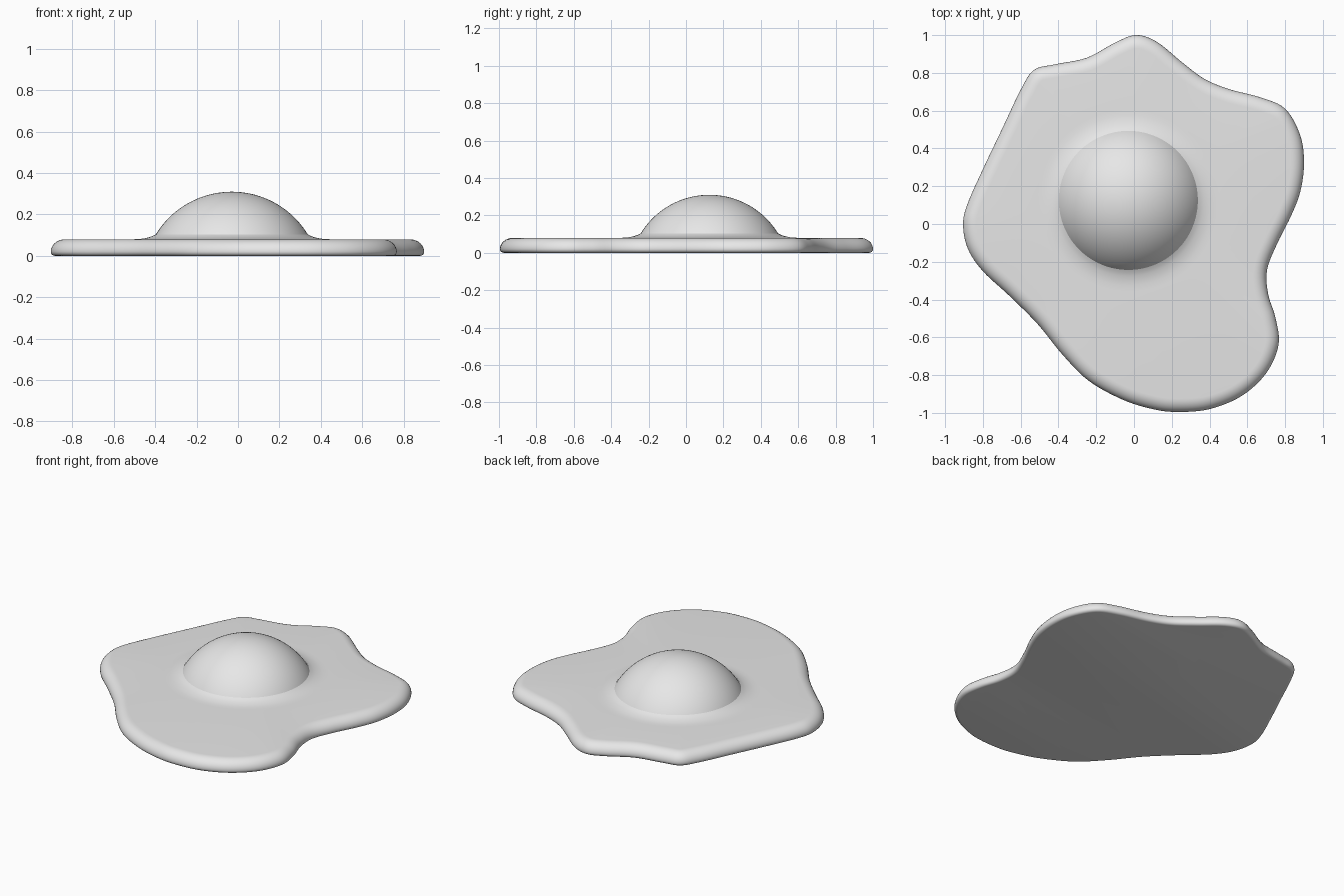
import bpy, bmesh, math
from mathutils import Vector

cube = bpy.data.objects.get("Cube")
if cube:
    bpy.data.objects.remove(cube)

GREY = (0.8, 0.8, 0.8, 1)
CENTRE = Vector((-0.03, 0.125))
STEPS = 6

# Control points of the wavy outline, counter-clockwise from the back tip
OUTLINE = [Vector(p) for p in (
    (.01, 1), (-.1, .96), (-.25, .88), (-.42, .845), (-.53, .815), (-.6, .71),
    (-.7, .5), (-.8, .29), (-.88, .11), (-.905, 0), (-.88, -.13), (-.8, -.25),
    (-.66, -.38), (-.51, -.53), (-.38, -.69), (-.24, -.83), (-.06, -.93),
    (.1, -.98), (.23, -.995), (.4, -.98), (.57, -.91), (.7, -.79),
    (.765, -.64), (.75, -.5), (.71, -.37), (.705, -.24), (.76, -.1),
    (.83, .04), (.88, .17), (.9, .32), (.88, .47), (.8, .61), (.67, .67),
    (.5, .715), (.37, .77), (.25, .86), (.12, .965))]

grey = bpy.data.materials.new("plain_grey")
grey.use_nodes = True
grey.diffuse_color = GREY
grey.node_tree.nodes["Principled BSDF"].inputs["Base Color"].default_value = GREY


def smooth_loop(points):
    """Closed Catmull-Rom curve through the points."""
    n, result = len(points), []
    for i in range(n):
        a, b, c, d = (points[(i + k) % n] for k in (-1, 0, 1, 2))
        for s in range(STEPS):
            t = s / STEPS
            result.append(0.5 * (2 * b + (c - a) * t + (2 * a - 5 * b + 4 * c - d) * t ** 2
                                 + (3 * b - a - 3 * c + d) * t ** 3))
    return result


def inset(loop, distance):
    """Move a closed counter-clockwise loop inwards."""
    result = []
    for i, p in enumerate(loop):
        t = (loop[(i + 1) % len(loop)] - loop[i - 1]).normalized()
        result.append(p + Vector((-t.y, t.x)) * distance)
    return result


def circle(radius, angles):
    return [CENTRE + radius * Vector((math.cos(a), math.sin(a))) for a in angles]


def skin(name, rings, cap_bottom=False, cap_top=False):
    """Bridge a stack of (loop, height) rings into one smooth object."""
    bm = bmesh.new()
    rows = [[bm.verts.new((p.x, p.y, z)) for p in loop] for loop, z in rings]
    for low, high in zip(rows, rows[1:]):
        for i in range(len(low)):
            j = (i + 1) % len(low)
            bm.faces.new((low[i], low[j], high[j], high[i]))
    if cap_bottom:
        bm.faces.new(rows[0][::-1])
    if cap_top:
        bm.faces.new(rows[-1])
    mesh = bpy.data.meshes.new(name)
    bm.to_mesh(mesh)
    bm.free()
    mesh.materials.append(grey)
    obj = bpy.data.objects.new(name, mesh)
    bpy.context.collection.objects.link(obj)
    bpy.ops.object.select_all(action='DESELECT')
    obj.select_set(True)
    bpy.context.view_layer.objects.active = obj
    bpy.ops.object.shade_smooth_by_angle(angle=math.radians(35))
    return obj


# Egg white: rounded rim, flat top and a small flare up to the yolk
edge = smooth_loop(OUTLINE)
rings = []
for k in range(5):                       # tight curve under the rim
    a = math.pi / 2 * k / 4
    rings.append((inset(edge, 0.02 * (1 - math.sin(a))), 0.02 * (1 - math.cos(a))))
for k in range(1, 9):                    # broad curve over the rim
    a = math.pi / 2 * k / 8
    rings.append((inset(edge, 0.07 * (1 - math.cos(a))), 0.02 + 0.06 * math.sin(a)))
angles = [math.atan2(p.y - CENTRE.y, p.x - CENTRE.x) for p in rings[-1][0]]
for radius, z in ((.48, .08), (.45, .081), (.425, .084), (.4, .09), (.383, .096), (.368, .104)):
    rings.append((circle(radius, angles), z))
skin("egg_white", rings, cap_bottom=True)

# Yolk: spherical cap resting in the flare
SPHERE_R, SPHERE_Z = 0.43, -0.12
turn = [math.tau * i / 96 for i in range(96)]
start = math.asin((0.085 - SPHERE_Z) / SPHERE_R)
dome = []
for k in range(24):
    a = start + (math.pi / 2 - start) * k / 24
    dome.append((circle(SPHERE_R * math.cos(a), turn), SPHERE_Z + SPHERE_R * math.sin(a)))
dome.append((circle(0.003, turn), SPHERE_Z + SPHERE_R))
skin("yolk", dome, cap_top=True)
